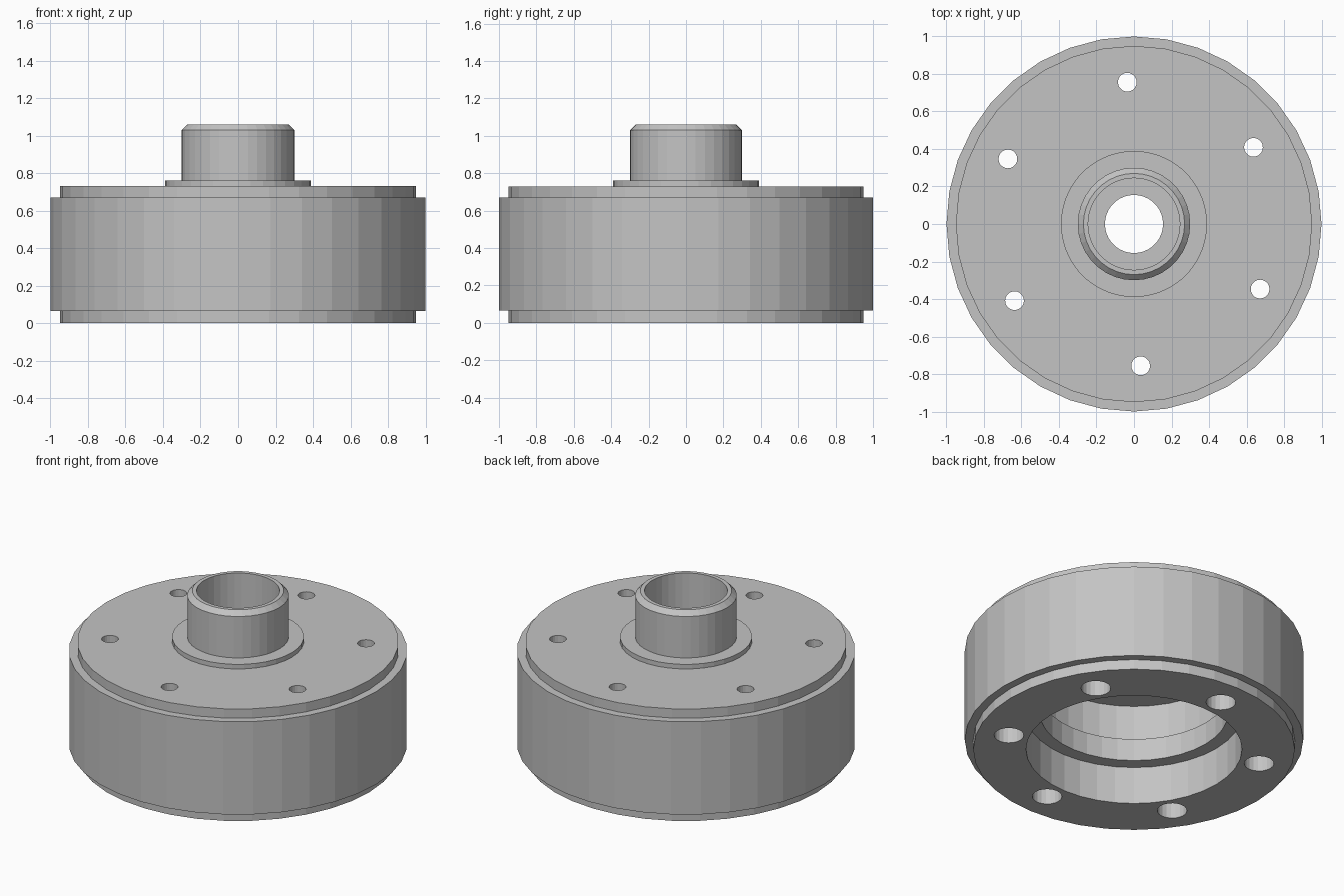
import bpy, bmesh
from math import cos, sin, pi, radians

cube = bpy.data.objects.get("Cube")
if cube:
    bpy.data.objects.remove(cube, do_unlink=True)

steel = bpy.data.materials.new("plain grey steel")
steel.use_nodes = True
grey = (0.55, 0.55, 0.55, 1)
steel.diffuse_color = grey
steel.node_tree.nodes["Principled BSDF"].inputs["Base Color"].default_value = grey


def revolve(bm, profile, sides, centre=(0, 0)):
    """Turn a closed (radius, height) profile around a vertical axis."""
    rings = []
    for r, z in profile:
        if r == 0:
            rings.append([bm.verts.new((*centre, z))] * sides)
        else:
            rings.append([bm.verts.new((centre[0] + r * cos(2 * pi * i / sides),
                                        centre[1] + r * sin(2 * pi * i / sides), z))
                          for i in range(sides)])
    for a, b in zip(rings, rings[1:] + rings[:1]):
        if a[0] is a[1] and b[0] is b[1]:
            continue
        for i in range(sides):
            j = (i + 1) % sides
            bm.faces.new(dict.fromkeys((a[i], a[j], b[j], b[i])))


def finish(bm, name):
    bmesh.ops.recalc_face_normals(bm, faces=bm.faces)
    mesh = bpy.data.meshes.new(name)
    bm.to_mesh(mesh)
    bm.free()
    mesh.materials.append(steel)
    obj = bpy.data.objects.new(name, mesh)
    bpy.context.collection.objects.link(obj)
    return obj


# Stepped drum with an open underside, retaining lip and floor for the hub
bm = bmesh.new()
revolve(bm, [(0.638, 0), (0.95, 0), (0.95, 0.065), (1, 0.065), (1, 0.67),
             (0.95, 0.67), (0.95, 0.73), (0.245, 0.73), (0.245, 0.70),
             (0.155, 0.70), (0.155, 0.64), (0.60, 0.64), (0.60, 0.39),
             (0.555, 0.39), (0.555, 0.245), (0.638, 0.245)], 36)
housing = finish(bm, "housing")

# Hollow hub with a raised collar and chamfered rim
bm = bmesh.new()
revolve(bm, [(0.245, 0.73), (0.39, 0.73), (0.39, 0.76), (0.30, 0.76),
             (0.30, 1.03), (0.27, 1.06), (0.245, 1.06)], 36)
finish(bm, "hub")

# Six bolt holes, counterbored from below
bm = bmesh.new()
for k in range(6):
    angle = radians(92.7 + 60 * k)
    revolve(bm, [(0, -0.1), (0.088, -0.1), (0.088, 0.37), (0.05, 0.37),
                 (0.05, 0.9), (0, 0.9)], 20,
            (0.757 * cos(angle), 0.757 * sin(angle)))
cutter = finish(bm, "bolt_hole_cutter")
cutter.hide_render = True

cut = housing.modifiers.new("bolt holes", 'BOOLEAN')
cut.operation = 'DIFFERENCE'
cut.solver = 'EXACT'
cut.object = cutter
bpy.context.view_layer.objects.active = housing
bpy.ops.object.modifier_apply(modifier=cut.name)
bpy.data.objects.remove(cutter, do_unlink=True)
